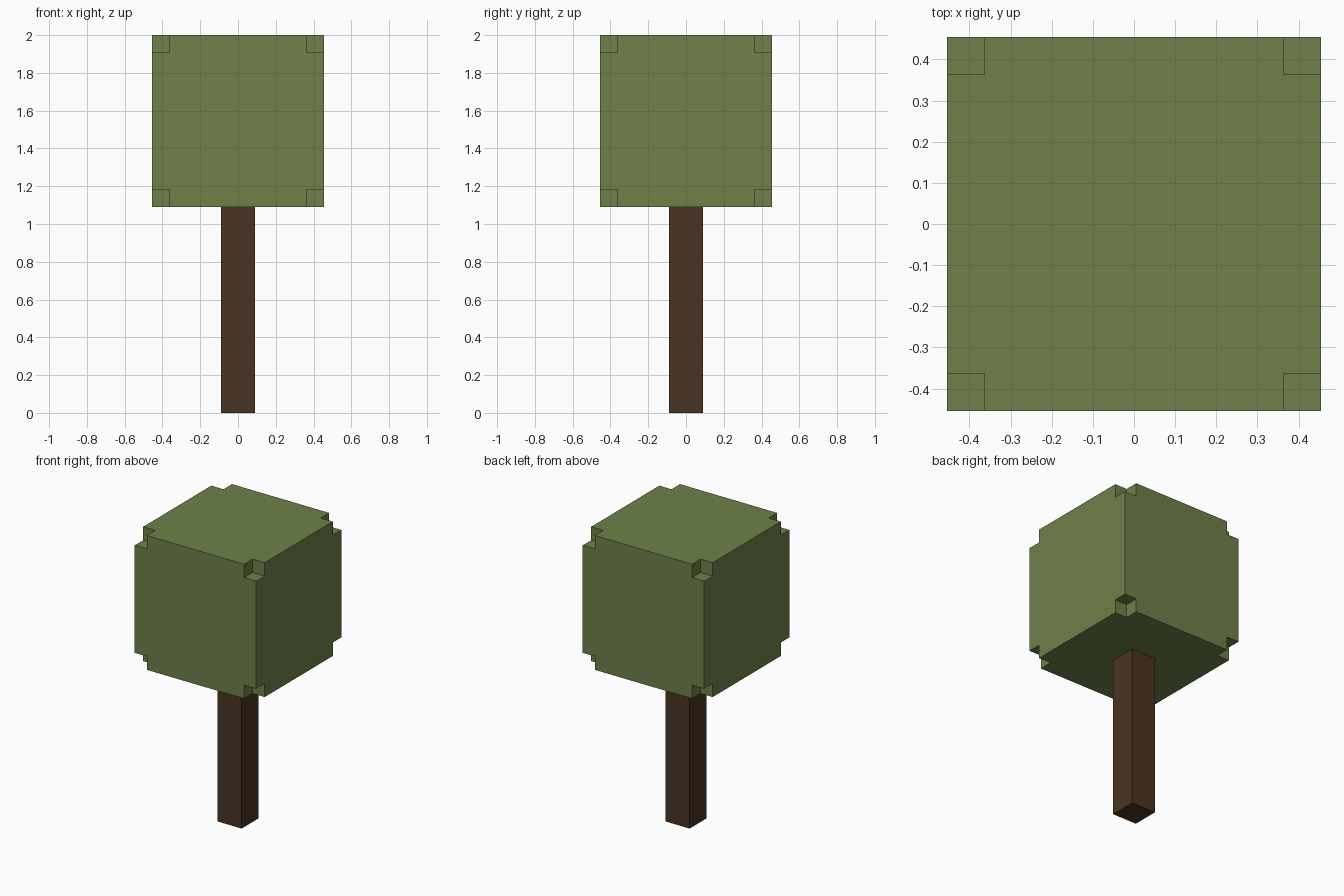
import bpy, bmesh, math
from mathutils import Vector

if "Cube" in bpy.data.objects:
    bpy.data.objects.remove(bpy.data.objects["Cube"])

V = 2 / 22  # one voxel


def material(name, rgb):
    m = bpy.data.materials.new(name)
    m.diffuse_color = (*rgb, 1)
    m.use_nodes = True
    m.node_tree.nodes["Principled BSDF"].inputs["Base Color"].default_value = m.diffuse_color
    return m


def cell_object(name, xs, ys, zs, keep, mat):
    """Blocky shell: outer faces of the kept cells of a grid with the given lines."""
    lines = (xs, ys, zs)
    size = [len(l) - 1 for l in lines]
    cells = {(i, j, k) for i in range(size[0]) for j in range(size[1])
             for k in range(size[2]) if keep(i, j, k)}
    bm = bmesh.new()
    for c in cells:
        for axis in range(3):
            for side in (0, 1):
                n = list(c)
                n[axis] += 2 * side - 1
                if tuple(n) in cells:
                    continue
                u, w = (axis + 1) % 3, (axis + 2) % 3
                quad = []
                for a, b in ((0, 0), (1, 0), (1, 1), (0, 1)):
                    p = Vector()
                    p[axis] = lines[axis][c[axis] + side]
                    p[u] = lines[u][c[u] + a]
                    p[w] = lines[w][c[w] + b]
                    quad.append(bm.verts.new(p * V))
                bm.faces.new(quad if side else quad[::-1])
    bmesh.ops.remove_doubles(bm, verts=bm.verts, dist=1e-4)
    bmesh.ops.dissolve_limit(bm, angle_limit=math.radians(1),
                             verts=bm.verts, edges=bm.edges)
    mesh = bpy.data.meshes.new(name)
    bm.to_mesh(mesh)
    bm.free()
    mesh.materials.append(mat)
    ob = bpy.data.objects.new(name, mesh)
    bpy.context.collection.objects.link(ob)
    return ob


leaf = material("leaf_green", (0.156, 0.216, 0.067))
bark = material("bark_brown", (0.069, 0.034, 0.016))

# Trunk: 2 x 2 x 12 voxels
cell_object("trunk", (-1, 1), (-1, 1), (0, 12), lambda i, j, k: True, bark)

# Crown: 10-voxel cube with its eight corner voxels removed
side = (-5, -4, 4, 5)
cell_object("crown", side, side, (12, 13, 21, 22),
            lambda i, j, k: 1 in (i, j, k), leaf)
